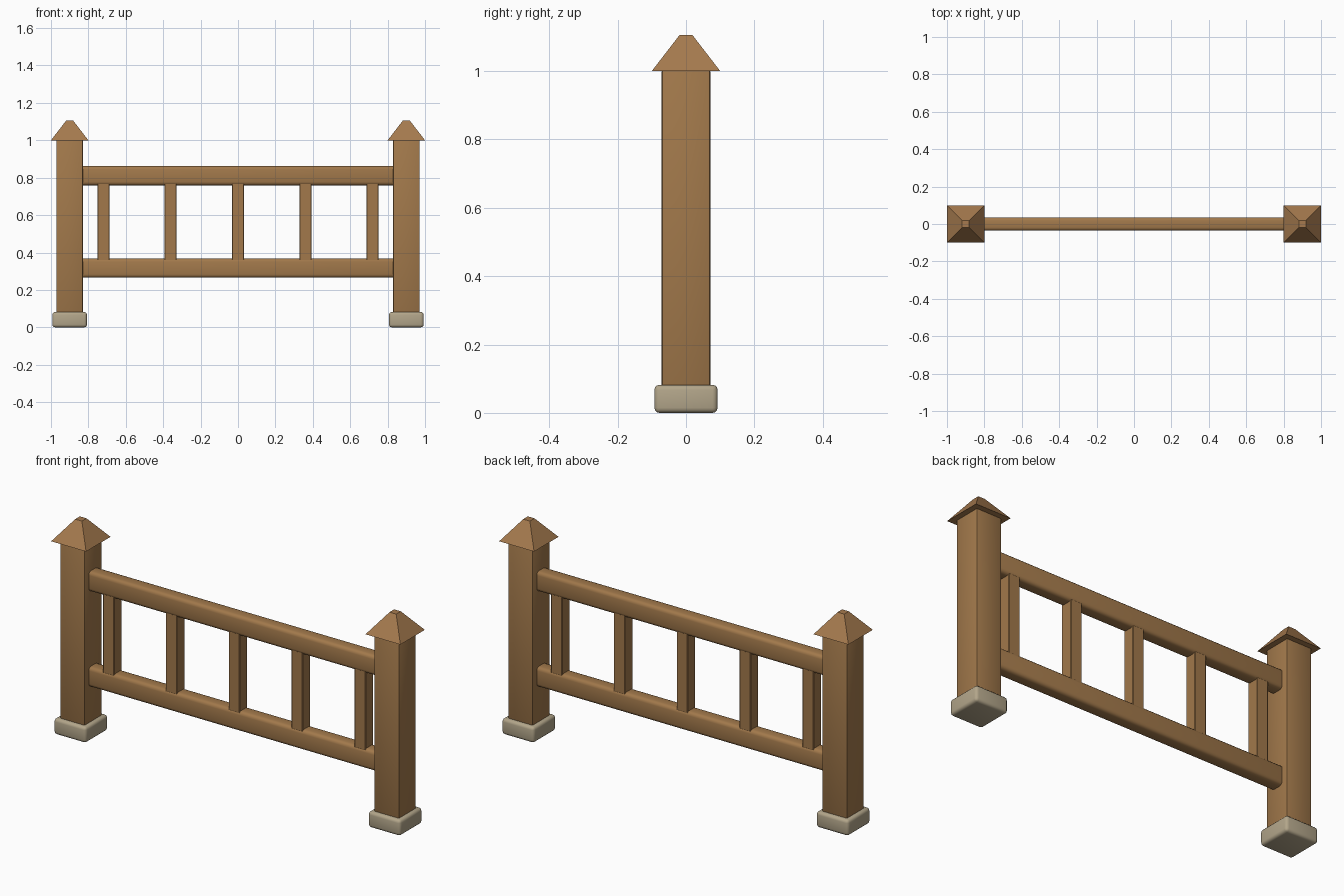
import bpy, bmesh, math

if "Cube" in bpy.data.objects:
    bpy.data.objects.remove(bpy.data.objects["Cube"])


def material(name, rgb):
    m = bpy.data.materials.new(name)
    m.diffuse_color = (*rgb, 1.0)
    m.use_nodes = True
    m.node_tree.nodes["Principled BSDF"].inputs["Base Color"].default_value = m.diffuse_color
    return m


WOOD = material("warm wood", (0.36, 0.19, 0.07))
CAP = material("cap wood", (0.38, 0.195, 0.077))
STONE = material("pale stone", (0.45, 0.38, 0.255))


def block(name, center, size, mat, bevel=0.0, segments=3, top_scale=1.0):
    """Box with optional rounded edges and tapered top."""
    bm = bmesh.new()
    bmesh.ops.create_cube(bm, size=1.0)
    for v in bm.verts:
        t = top_scale if v.co.z > 0 else 1.0
        v.co = (v.co.x * size[0] * t, v.co.y * size[1] * t, v.co.z * size[2])
    if bevel:
        bmesh.ops.bevel(bm, geom=bm.edges[:], offset=bevel, segments=segments,
                        profile=0.5, affect='EDGES')
    mesh = bpy.data.meshes.new(name)
    bm.to_mesh(mesh)
    bm.free()
    mesh.materials.append(mat)
    ob = bpy.data.objects.new(name, mesh)
    ob.location = center
    bpy.context.collection.objects.link(ob)
    if bevel:
        bpy.ops.object.select_all(action='DESELECT')
        ob.select_set(True)
        bpy.context.view_layer.objects.active = ob
        bpy.ops.object.shade_smooth_by_angle(angle=math.radians(35))
    return ob


# posts with stone footings and pyramid caps
for side, x in (("left", -0.9), ("right", 0.9)):
    block(side + "_footing", (x, 0, 0.041), (0.185, 0.185, 0.082), STONE, 0.015)
    block(side + "_post", (x, 0, 0.53), (0.142, 0.142, 0.95), WOOD, 0.006, 2)
    block(side + "_post_cap", (x, 0, 1.0525), (0.2, 0.2, 0.105), CAP, top_scale=0.19)

# horizontal rails, ends buried in the posts
for name, z in (("lower_rail", 0.317), ("upper_rail", 0.811)):
    block(name, (0, 0, z), (1.70, 0.072, 0.103), WOOD, 0.018)

# balusters between the rails
for i in range(5):
    block(f"baluster_{i + 1}", (-0.72 + 0.36 * i, 0, 0.564),
          (0.064, 0.064, 0.44), WOOD, 0.003, 1)
